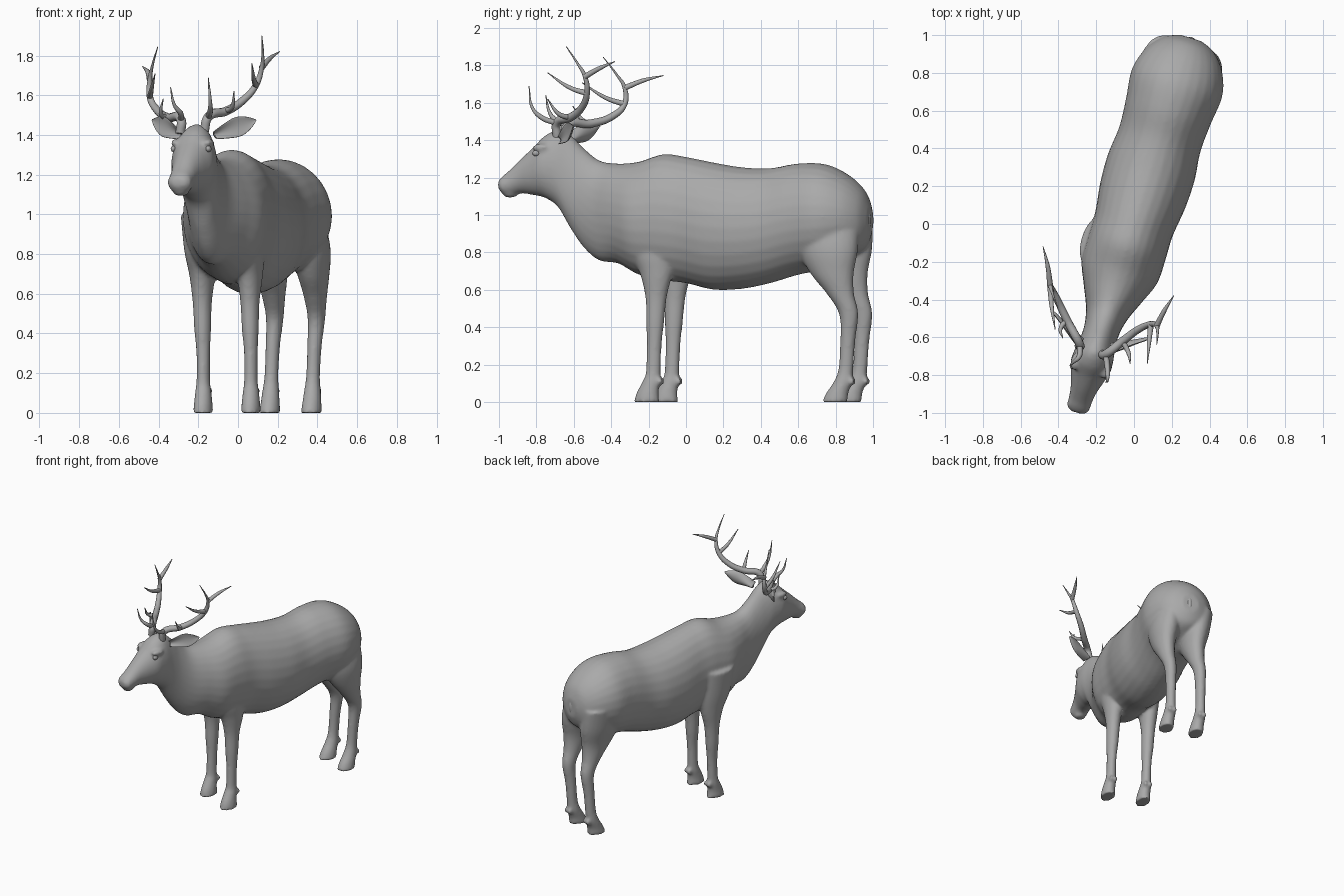
import bpy, bmesh, math
from mathutils import Vector, Matrix

cube = bpy.data.objects.get("Cube")
if cube:
    bpy.data.objects.remove(cube, do_unlink=True)

# One plain grey for everything
grey = bpy.data.materials.new("plain grey")
grey.use_nodes = True
colour = (0.4, 0.4, 0.4, 1)
grey.diffuse_color = colour
grey.node_tree.nodes["Principled BSDF"].inputs["Base Color"].default_value = colour

# The animal stands turned about the vertical axis
TURN = Matrix.Rotation(math.radians(-17), 3, 'Z')
SIDE = TURN @ Vector((1, 0, 0))
ALONG = TURN @ Vector((0, 1, 0))
UP = Vector((0, 0, 1))


def spine_x(y):
    return 0.305 * y


def smooth_rows(rows, steps=5):
    """Catmull-Rom interpolation between rows of numbers."""
    result = []
    for i in range(len(rows) - 1):
        a, b, c, d = (Vector(rows[min(max(i + k, 0), len(rows) - 1)]) for k in (-1, 0, 1, 2))
        for step in range(steps):
            t = step / steps
            result.append(b + (c - a) * t / 2 + (a * 2 - b * 5 + c * 4 - d) * t ** 2 / 2
                          + (b * 3 - a - c * 3 + d) * t ** 3 / 2)
    return result + [Vector(rows[-1])]


def loft(bm, rings, sides=28, cup=0):
    """Skin rings of (centre, first half-axis, second half-axis)."""
    loops = []
    for centre, u, v in rings:
        loop = []
        for k in range(sides):
            angle = math.tau * k / sides
            bend = cup * math.cos(angle) ** 2
            loop.append(bm.verts.new(centre + u * math.cos(angle) + v * (math.sin(angle) + bend)))
        loops.append(loop)
    for low, high in zip(loops, loops[1:]):
        for k in range(sides):
            n = (k + 1) % sides
            bm.faces.new((low[k], low[n], high[n], high[k]))
    bm.faces.new(loops[0][::-1])
    bm.faces.new(loops[-1])
    bmesh.ops.recalc_face_normals(bm, faces=bm.faces)


def finish(name, bm):
    mesh = bpy.data.meshes.new(name)
    bm.to_mesh(mesh)
    bm.free()
    mesh.materials.append(grey)
    mesh.shade_smooth()
    obj = bpy.data.objects.new(name, mesh)
    bpy.context.collection.objects.link(obj)
    return obj


def ball(bm, centre, size):
    place = Matrix.Translation(centre) @ TURN.to_4x4() @ Matrix.Diagonal((*size, 1))
    bmesh.ops.create_uvsphere(bm, u_segments=20, v_segments=12, radius=1, matrix=place)


body = bmesh.new()

# Trunk, neck and head: y, top height, bottom height, half width
trunk = [
    (0.985, 1.04, 0.90, 0.06), (0.95, 1.13, 0.82, 0.14), (0.87, 1.21, 0.77, 0.21),
    (0.75, 1.27, 0.71, 0.25), (0.6, 1.275, 0.68, 0.235), (0.45, 1.25, 0.635, 0.225),
    (0.3, 1.255, 0.605, 0.24), (0.15, 1.28, 0.60, 0.235), (0, 1.31, 0.635, 0.215),
    (-0.12, 1.325, 0.65, 0.215), (-0.25, 1.285, 0.68, 0.21), (-0.36, 1.275, 0.74, 0.165),
    (-0.46, 1.29, 0.755, 0.12), (-0.54, 1.35, 0.82, 0.098), (-0.61, 1.42, 0.92, 0.095),
    (-0.68, 1.455, 1.04, 0.105), (-0.75, 1.425, 1.09, 0.11), (-0.81, 1.365, 1.105, 0.092),
    (-0.88, 1.30, 1.115, 0.07), (-0.94, 1.24, 1.1, 0.062), (-0.975, 1.21, 1.11, 0.06),
    (-0.998, 1.185, 1.14, 0.035)]
loft(body, [(Vector((spine_x(y), y, (top + low) / 2)), SIDE * half, UP * (top - low) / 2)
            for y, top, low, half in smooth_rows(trunk)])

# Left legs: x, y, z, half width, half depth
front_leg = [
    (0.02, -0.19, 1.0, 0.06, 0.13), (0.05, -0.18, 0.82, 0.075, 0.13),
    (0.06, -0.16, 0.69, 0.062, 0.09), (0.06, -0.16, 0.56, 0.048, 0.058),
    (0.062, -0.165, 0.42, 0.042, 0.048), (0.065, -0.17, 0.3, 0.034, 0.04),
    (0.065, -0.175, 0.16, 0.034, 0.04), (0.065, -0.185, 0.11, 0.04, 0.048),
    (0.065, -0.205, 0.05, 0.045, 0.06), (0.065, -0.21, 0, 0.05, 0.07)]
hind_leg = [
    (0.33, 0.76, 0.98, 0.1, 0.17), (0.36, 0.76, 0.82, 0.1, 0.165),
    (0.38, 0.78, 0.69, 0.075, 0.12), (0.39, 0.825, 0.58, 0.056, 0.075),
    (0.395, 0.87, 0.47, 0.043, 0.052), (0.385, 0.865, 0.33, 0.036, 0.041),
    (0.378, 0.855, 0.18, 0.035, 0.04), (0.375, 0.84, 0.11, 0.042, 0.05),
    (0.372, 0.81, 0.05, 0.047, 0.06), (0.37, 0.795, 0, 0.052, 0.07)]
for rows, to_right in ((front_leg, (-0.24, 0.1, 0)), (hind_leg, (-0.21, 0.075, 0))):
    for shift in (Vector(), Vector(to_right)):
        loft(body, [(Vector((x, y, z)) + shift, SIDE * wide, ALONG * deep)
                    for x, y, z, wide, deep in smooth_rows(rows)])
        # Dewclaws behind the fetlock
        ankle = Vector(rows[-3][:3]) + shift
        for sign in (-1, 1):
            ball(body, ankle + ALONG * 0.05 + SIDE * 0.018 * sign, (0.014, 0.02, 0.022))

# Brow ridges and chin
for sign in (-1, 1):
    ball(body, Vector((spine_x(-0.75), -0.75, 1.36)) + SIDE * 0.085 * sign, (0.026, 0.05, 0.02))
ball(body, Vector((spine_x(-0.94), -0.94, 1.11)), (0.04, 0.04, 0.018))

# Merge the overlapping volumes into one soft skin
skin = finish("body", body)
remesh = skin.modifiers.new("merge", 'REMESH')
remesh.mode = 'VOXEL'
remesh.voxel_size = 0.011
remesh.use_smooth_shade = True
soften = skin.modifiers.new("soften", 'SMOOTH')
soften.factor = 0.5
soften.iterations = 6

# Ears: cupped leaves from base to tip
ears = {"left_ear": ((-0.12, -0.65, 1.4), (0.09, -0.6, 1.475)),
        "right_ear": ((-0.28, -0.62, 1.4), (-0.43, -0.46, 1.475))}
for name, (base, tip) in ears.items():
    base, tip = Vector(base), Vector(tip)
    direction = (tip - base).normalized()
    outward = direction.cross(UP).normalized()
    if outward.y > 0:
        outward = -outward
    height = outward.cross(direction).normalized()
    leaf = [(0, 0.022, 0.02), (0.25, 0.038, 0.016), (0.55, 0.05, 0.01),
            (0.8, 0.034, 0.007), (1, 0.004, 0.003)]
    bm = bmesh.new()
    loft(bm, [(base.lerp(tip, t), height * wide, outward * thick)
              for t, wide, thick in smooth_rows(leaf)], cup=1.6)
    finish(name, bm)

# Eyes
for name, sign in (("left_eye", 1), ("right_eye", -1)):
    bm = bmesh.new()
    ball(bm, Vector((spine_x(-0.775), -0.775, 1.33)) + SIDE * 0.092 * sign, (0.014, 0.02, 0.016))
    finish(name, bm)

# Short tail
bm = bmesh.new()
ball(bm, (0.3, 0.965, 0.97), (0.025, 0.025, 0.06))
finish("tail", bm)

# Antlers: a beam with four tines
beam = [(-0.17, -0.69, 1.42), (-0.15, -0.69, 1.49), (-0.06, -0.62, 1.52), (0.02, -0.56, 1.57),
        (0.09, -0.53, 1.65), (0.12, -0.54, 1.74), (0.125, -0.58, 1.81), (0.12, -0.64, 1.9)]
fork = [beam[5], (0.16, -0.46, 1.785), (0.21, -0.38, 1.82)]
upper_tine = [beam[4], (0.08, -0.62, 1.68), (0.07, -0.74, 1.76)]
middle_tine = [beam[2], (-0.03, -0.68, 1.54), (-0.02, -0.74, 1.62)]
brow_tine = [beam[1], (-0.14, -0.77, 1.52), (-0.14, -0.82, 1.57), (-0.15, -0.84, 1.69)]


def across(point):
    """Skewed mirror, since the head is tilted."""
    crown, normal, way = Vector((-0.22, -0.68, 1.48)), Vector((0.93, -0.07, -0.16)), Vector((0.93, -0.35, 0.1))
    point = Vector(point)
    return point - way * 2 * normal.dot(point - crown) / normal.dot(way)


def antler(name, paths):
    curve = bpy.data.curves.new(name, 'CURVE')
    curve.dimensions = '3D'
    curve.bevel_depth = 0.021
    curve.bevel_resolution = 3
    curve.resolution_u = 8
    curve.use_fill_caps = True
    for index, path in enumerate(paths):
        spline = curve.splines.new('BEZIER')
        spline.bezier_points.add(len(path) - 1)
        start = 1.15 if index == 0 else 0.75
        for k, (knot, place) in enumerate(zip(spline.bezier_points, path)):
            knot.co = place
            knot.handle_left_type = knot.handle_right_type = 'AUTO'
            knot.radius = max(0.1, start * (1 - (k / (len(path) - 1)) ** 2))
    curve.materials.append(grey)
    bpy.context.collection.objects.link(bpy.data.objects.new(name, curve))


left_paths = [beam, fork, upper_tine, middle_tine, brow_tine]
right_paths = [[across(p) for p in path] for path in left_paths]
right_paths[-1][1:] = [(-0.29, -0.7, 1.51), (-0.32, -0.73, 1.55), (-0.34, -0.75, 1.64)]
antler("left_antler", left_paths)
antler("right_antler", right_paths)
